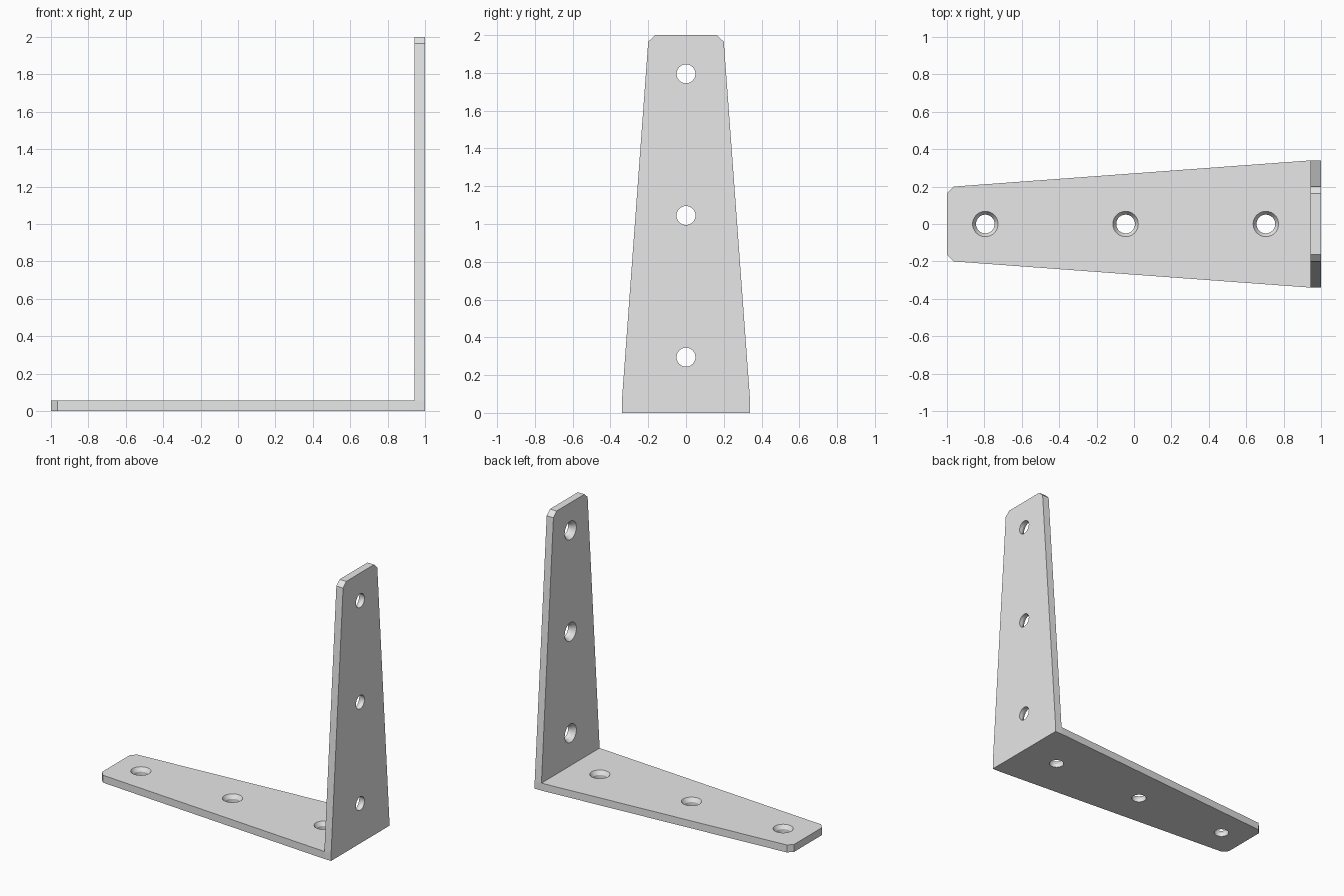
import bpy, bmesh, math

if "Cube" in bpy.data.objects:
    bpy.data.objects.remove(bpy.data.objects["Cube"])

T = 0.055                       # plate thickness
HOLES = (0.295, 1.045, 1.795)   # distances from the outer corner

steel = bpy.data.materials.new("grey steel")
steel.diffuse_color = (0.8, 0.8, 0.8, 1)
steel.use_nodes = True
steel.node_tree.nodes["Principled BSDF"].inputs["Base Color"].default_value = steel.diffuse_color


def lower(s, y, t):
    """Along the horizontal leg, t = height above its outer face."""
    return (1 - s, y, t)


def upright(s, y, t):
    """Along the vertical leg, t = depth from its outer face."""
    return (1 - t, y, s)


def make_object(name, bm):
    bmesh.ops.remove_doubles(bm, verts=bm.verts, dist=1e-5)
    bmesh.ops.recalc_face_normals(bm, faces=bm.faces)
    mesh = bpy.data.meshes.new(name)
    bm.to_mesh(mesh)
    bm.free()
    mesh.materials.append(steel)
    obj = bpy.data.objects.new(name, mesh)
    bpy.context.collection.objects.link(obj)
    return obj


# Bracket: two tapered legs with clipped tips, mitred at the corner
bm = bmesh.new()
for place in (lower, upright):
    rings = []
    for t in (0, T):
        half = [(t, 0.34), (T + 0.001, 0.34), (1.965, 0.2), (2, 0.163)]
        outline = half + [(s, -y) for s, y in reversed(half)]
        rings.append([bm.verts.new(place(s, y, t)) for s, y in outline])
    outer, inner = rings
    bm.faces.new(outer)
    bm.faces.new(inner)
    for i in range(len(outer) - 1):
        bm.faces.new((outer[i], outer[i + 1], inner[i + 1], inner[i]))
bracket = make_object("angle_bracket", bm)

# Countersunk screw hole cutters, wide on the inner faces
N = 40
profile = [(0.05, -0.02), (0.05, 0.027), (0.068, T), (0.068, T + 0.02)]
bm = bmesh.new()
for place in (lower, upright):
    for s in HOLES:
        rings = [[bm.verts.new(place(s + r * math.cos(2 * math.pi * k / N),
                                     r * math.sin(2 * math.pi * k / N), t))
                  for k in range(N)] for r, t in profile]
        bm.faces.new(rings[0])
        bm.faces.new(rings[-1])
        for a, b in zip(rings, rings[1:]):
            for k in range(N):
                j = (k + 1) % N
                bm.faces.new((a[k], a[j], b[j], b[k]))
cutter = make_object("screw_hole_cutter", bm)

# Cut the holes and keep only the finished bracket
cut = bracket.modifiers.new("screw holes", 'BOOLEAN')
cut.operation = 'DIFFERENCE'
cut.solver = 'EXACT'
cut.object = cutter
bpy.context.view_layer.objects.active = bracket
bracket.select_set(True)
bpy.ops.object.modifier_apply(modifier=cut.name)
bpy.data.objects.remove(cutter)
bpy.ops.object.shade_smooth_by_angle(angle=math.radians(25))
# The shallow taper bends stay crisp
for poly in bracket.data.polygons:
    if poly.area > 0.01:
        poly.use_smooth = False
